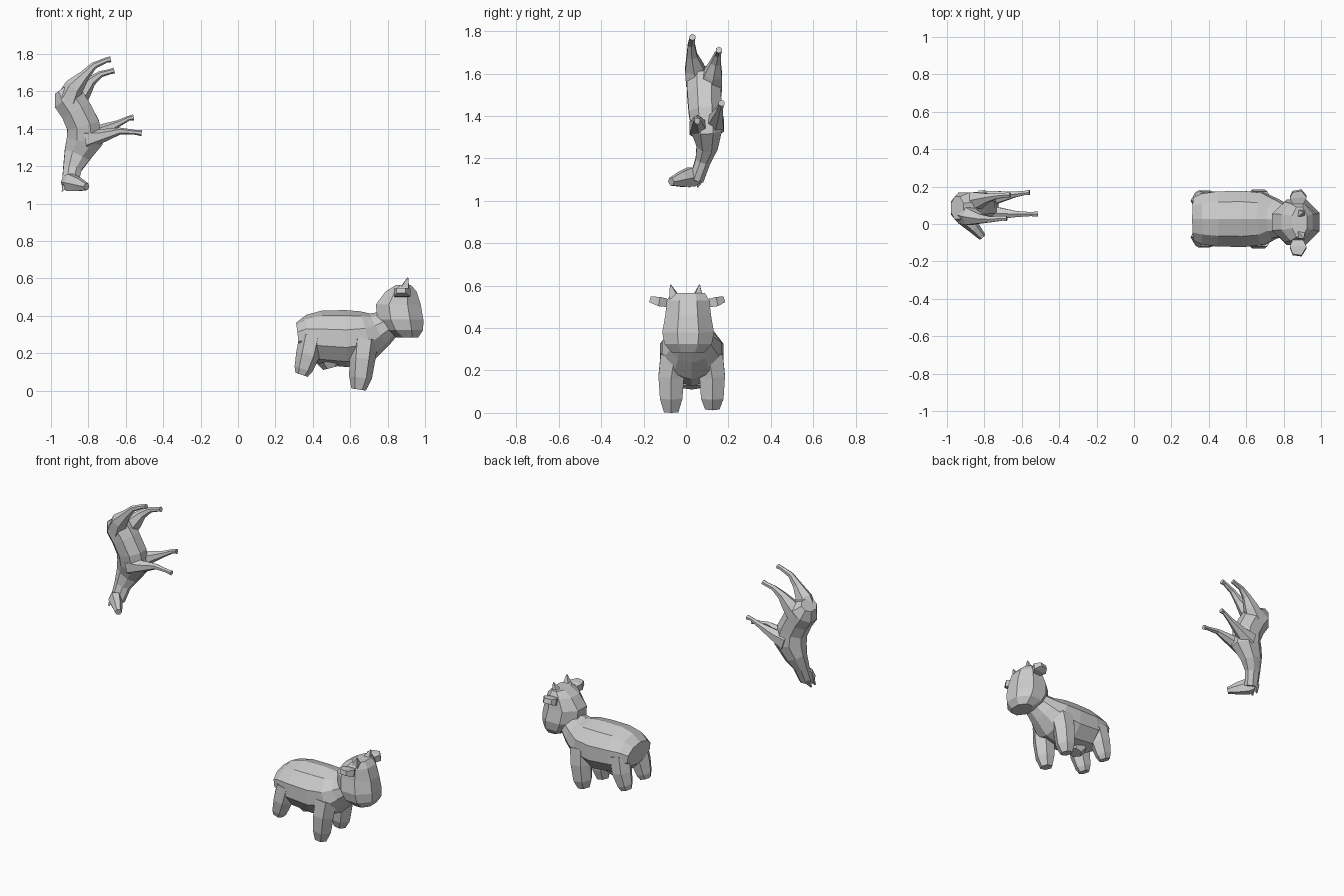
import bpy, bmesh, math
from mathutils import Vector


def loft(name, rings, n=8, side=(0, 1, 0), axis=None):
    """Flat-faced tube through rings (x, y, z, half_side, half_up)."""
    bm = bmesh.new()
    pts = [Vector(r[:3]) for r in rings]
    loops = []
    k = 1 / math.cos(math.pi / n)
    for i, r in enumerate(rings):
        if axis:
            t = Vector(axis)
        else:
            t = (pts[min(i + 1, len(pts) - 1)] - pts[max(i - 1, 0)]).normalized()
        s = Vector(side)
        s = (s - t * s.dot(t)).normalized()
        u = t.cross(s)
        loop = []
        for j in range(n):
            a = 2 * math.pi * (j + 0.5) / n
            loop.append(bm.verts.new(pts[i] + k * (s * r[3] * math.cos(a) + u * r[4] * math.sin(a))))
        loops.append(loop)
    for a, b in zip(loops, loops[1:]):
        for j in range(n):
            bm.faces.new((a[j], a[(j + 1) % n], b[(j + 1) % n], b[j]))
    bm.faces.new(loops[0][::-1])
    bm.faces.new(loops[-1])
    bmesh.ops.recalc_face_normals(bm, faces=bm.faces)
    me = bpy.data.meshes.new(name)
    bm.to_mesh(me)
    bm.free()
    ob = bpy.data.objects.new(name, me)
    bpy.context.collection.objects.link(ob)
    return ob


def limb(name, path, n=6, side=(0, 1, 0)):
    """Round tapering limb through (x, y, z, radius)."""
    return loft(name, [(*p, p[3]) for p in path], n, side)


# ---- Cow: stocky body running along x ----
C = 0.027
loft("cow_body", [
    (0.32, C, 0.29, 0.115, 0.07),
    (0.36, C, 0.295, 0.135, 0.105),
    (0.44, C, 0.285, 0.147, 0.137),
    (0.58, C, 0.278, 0.15, 0.145),
    (0.69, C, 0.292, 0.14, 0.13),
    (0.755, C, 0.325, 0.105, 0.095),
    (0.83, 0.015, 0.37, 0.075, 0.065)], n=10)

# Head stacked upwards, broad muzzle at the bottom
loft("cow_head", [
    (0.908, 0.01, 0.283, 0.075, 0.055),
    (0.885, 0.01, 0.325, 0.112, 0.105),
    (0.868, 0.01, 0.38, 0.122, 0.123),
    (0.857, 0.01, 0.46, 0.108, 0.12),
    (0.872, 0.01, 0.53, 0.10, 0.083),
    (0.885, 0.01, 0.565, 0.08, 0.04)], axis=(0, 0, 1))

# Legs, ears and horns on both sides
for tag, m in (("right", -1), ("left", 1)):
    y = C + m * 0.097
    limb("cow_front_leg_" + tag, [
        (0.675, y - m * 0.015, 0.27, 0.065), (0.665, y, 0.17, 0.06),
        (0.655, y, 0.07, 0.053), (0.645, y, 0.006 + 0.007 * (m + 1), 0.034)])
    limb("cow_hind_leg_" + tag, [
        (0.395, y - m * 0.01, 0.29, 0.058), (0.373, y, 0.19, 0.055),
        (0.35, y, 0.115, 0.043), (0.34, y, 0.085, 0.03)])
    loft("cow_ear_" + tag, [
        (0.875, 0.01 + m * 0.08, 0.515, 0.02, 0.018),
        (0.878, 0.01 + m * 0.135, 0.525, 0.045, 0.022),
        (0.872, 0.005 + m * 0.172, 0.535, 0.024, 0.014)], n=4, side=(1, 0, 0))
    limb("cow_horn_" + tag, [
        (0.89, m * 0.055, 0.54, 0.025),
        (0.908, -0.005 + m * 0.069, 0.605, 0.002)], n=4)

limb("cow_udder", [(0.49, C, 0.16, 0.06), (0.50, C, 0.122, 0.04)])

# ---- Horse: spine upright, legs toward +x, head down ----
loft("horse_body", [
    (-0.90, 0.05, 1.10, 0.033, 0.042),
    (-0.885, 0.08, 1.19, 0.036, 0.05),
    (-0.86, 0.10, 1.26, 0.05, 0.072),
    (-0.82, 0.098, 1.335, 0.072, 0.097),
    (-0.828, 0.09, 1.42, 0.077, 0.088),
    (-0.867, 0.086, 1.50, 0.08, 0.084),
    (-0.91, 0.086, 1.565, 0.082, 0.085),
    (-0.945, 0.086, 1.612, 0.06, 0.042)])

# Head turned sideways, tapering to the nose
loft("horse_head", [
    (-0.925, 0.055, 1.115, 0.03, 0.025),
    (-0.90, 0.025, 1.113, 0.046, 0.036),
    (-0.855, -0.02, 1.102, 0.036, 0.028),
    (-0.81, -0.07, 1.09, 0.018, 0.018)], n=6, side=(0, 0, 1))

# Ears
for tag, dy in (("a", 0.0), ("b", 0.04)):
    limb("horse_ear_" + tag, [
        (-0.92, 0.03 + dy, 1.11, 0.016), (-0.94, 0.015 + dy, 1.065, 0.003)], n=4)

# Four slender legs, each in its own stride
limb("horse_hind_leg_right", [
    (-0.905, 0.055, 1.56, 0.055), (-0.875, 0.04, 1.625, 0.045),
    (-0.82, 0.028, 1.685, 0.025), (-0.77, 0.025, 1.738, 0.016),
    (-0.705, 0.03, 1.767, 0.012), (-0.68, 0.03, 1.772, 0.014)])
limb("horse_hind_leg_left", [
    (-0.88, 0.115, 1.54, 0.055), (-0.83, 0.128, 1.60, 0.042),
    (-0.785, 0.14, 1.655, 0.024), (-0.735, 0.15, 1.692, 0.015),
    (-0.685, 0.155, 1.705, 0.012), (-0.662, 0.155, 1.712, 0.014)])
limb("horse_front_leg_right", [
    (-0.81, 0.07, 1.345, 0.055), (-0.735, 0.058, 1.36, 0.033),
    (-0.63, 0.053, 1.388, 0.016), (-0.55, 0.053, 1.381, 0.011),
    (-0.515, 0.053, 1.377, 0.014)])
limb("horse_front_leg_left", [
    (-0.81, 0.125, 1.36, 0.055), (-0.735, 0.143, 1.385, 0.033),
    (-0.64, 0.158, 1.428, 0.016), (-0.585, 0.166, 1.456, 0.011),
    (-0.558, 0.168, 1.461, 0.014)])
